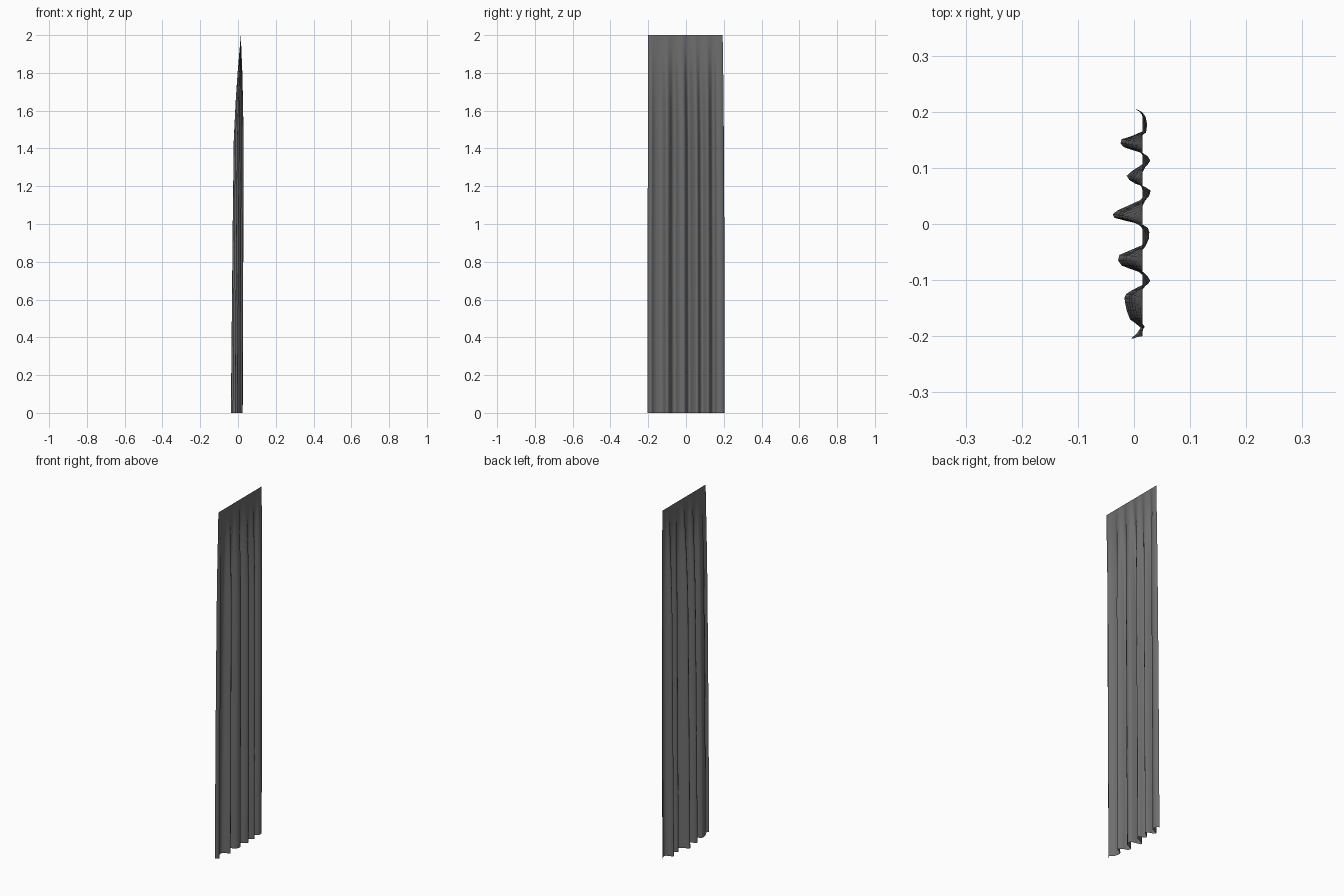
import bpy, bmesh
from mathutils import Vector

if "Cube" in bpy.data.objects:
    bpy.data.objects.remove(bpy.data.objects["Cube"])

# Hem line of the pleats seen from above (x, y), back to front
HEM = [(0.003, 0.204), (0.014, 0.195), (0.015, 0.165), (-0.022, 0.151), (-0.018, 0.137),
       (0.010, 0.128), (0.024, 0.116), (0.010, 0.103), (-0.013, 0.086), (0.002, 0.072),
       (0.025, 0.062), (0.010, 0.042), (-0.030, 0.024), (-0.035, 0.011), (0.010, 0.000),
       (0.022, -0.012), (0.014, -0.038), (-0.026, -0.055), (-0.022, -0.074), (0.008, -0.085),
       (0.024, -0.102), (0.008, -0.112), (-0.014, -0.125), (-0.016, -0.140), (-0.007, -0.170),
       (0.012, -0.185), (-0.005, -0.204)]
# Height, pleat depth, sideways drift, width
LEVELS = [(0, 1.0, 0.0, 1.0), (0.5, 0.95, 0.003, 1.0), (1.0, 0.9, 0.006, 0.995),
          (1.45, 0.83, 0.009, 0.985), (1.65, 0.62, 0.011, 0.98),
          (1.8, 0.40, 0.013, 0.975), (1.92, 0.16, 0.014, 0.97), (2.0, 0.0, 0.015, 0.965)]


def smooth_line(points, steps=2):
    """Round a polyline a little with a Catmull-Rom spline."""
    p = [Vector(q) for q in points]
    p = [p[0]] + p + [p[-1]]
    out = []
    for i in range(1, len(p) - 2):
        a, b, c, d = p[i - 1:i + 3]
        for s in range(steps):
            t = s / steps
            out.append(0.5 * (2 * b + (c - a) * t + (2 * a - 5 * b + 4 * c - d) * t ** 2
                              + (3 * b - a - 3 * c + d) * t ** 3))
    return out + [p[-1]]


# Pleated curtain sheet: gathered at the hem, flattening to a straight top edge
line = smooth_line(HEM)
n = len(line) - 1
bm = bmesh.new()
rows = []
for z, depth, drift, width in LEVELS:
    row = []
    for i, p in enumerate(line):
        even_y = 0.204 - 0.408 * i / n
        y = (p.y * (0.4 + 0.6 * depth) + even_y * 0.6 * (1 - depth)) * width
        row.append(bm.verts.new((p.x * depth + drift, y - 0.003 * (1 - depth), z)))
    rows.append(row)
for lo, hi in zip(rows, rows[1:]):
    for i in range(n):
        bm.faces.new((lo[i + 1], lo[i], hi[i], hi[i + 1]))
for f in bm.faces:
    f.smooth = True
mesh = bpy.data.meshes.new("curtain")
bm.to_mesh(mesh)
bm.free()

cloth = bpy.data.materials.new("dark grey cloth")
cloth.diffuse_color = (0.155, 0.155, 0.155, 1)
cloth.use_nodes = True
cloth.node_tree.nodes["Principled BSDF"].inputs["Base Color"].default_value = cloth.diffuse_color
mesh.materials.append(cloth)
bpy.context.collection.objects.link(bpy.data.objects.new("curtain", mesh))
